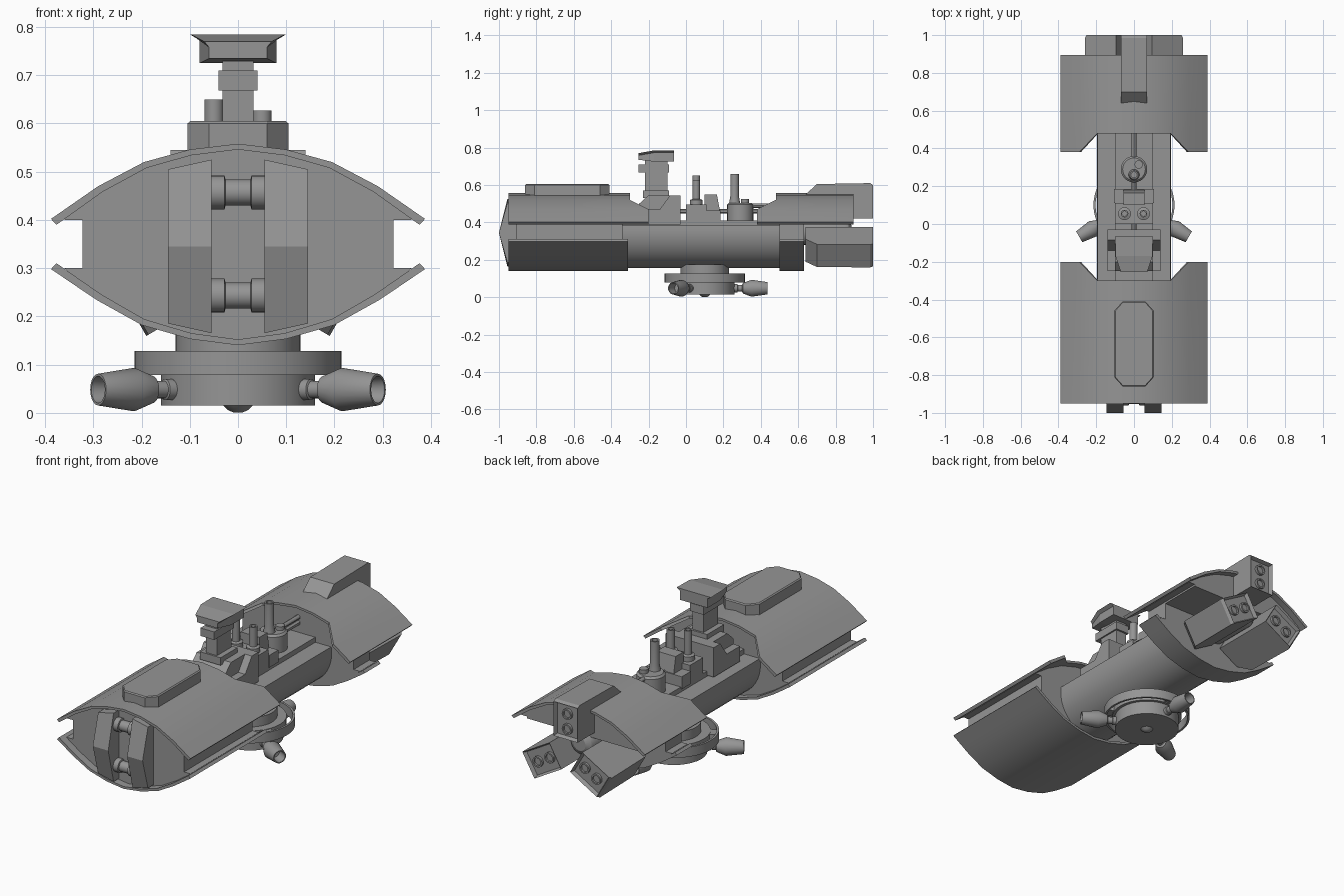
import bpy, bmesh, math
from mathutils import Matrix, Vector

if "Cube" in bpy.data.objects:
    bpy.data.objects.remove(bpy.data.objects["Cube"])

DARK = bpy.data.materials.new("dark_grey_metal")
DARK.diffuse_color = (.3, .3, .3, 1)
DARK.use_nodes = True
DARK.node_tree.nodes["Principled BSDF"].inputs["Base Color"].default_value = DARK.diffuse_color


def finish(name, bm, smooth=True, matrix=None):
    if matrix:
        bm.transform(matrix)
    bmesh.ops.recalc_face_normals(bm, faces=bm.faces)
    me = bpy.data.meshes.new(name)
    bm.to_mesh(me)
    bm.free()
    me.materials.append(DARK)
    ob = bpy.data.objects.new(name, me)
    bpy.context.collection.objects.link(ob)
    if smooth:
        bpy.context.view_layer.objects.active = ob
        bpy.ops.object.select_all(action='DESELECT')
        ob.select_set(True)
        bpy.ops.object.shade_smooth_by_angle(angle=math.radians(30))
    return ob


def loft_bm(sections):
    """Skin closed rings of equal length and cap both ends."""
    bm = bmesh.new()
    rings = [[bm.verts.new(p) for p in s] for s in sections]
    n = len(rings[0])
    for a, b in zip(rings, rings[1:]):
        for i in range(n):
            j = (i + 1) % n
            bm.faces.new((a[i], a[j], b[j], b[i]))
    bm.faces.new(rings[0])
    bm.faces.new(rings[-1])
    return bm


def loft(name, sections, smooth=False, matrix=None):
    return finish(name, loft_bm(sections), smooth, matrix)


def box(name, x0, x1, y0, y1, z0, z1, matrix=None):
    ring = lambda z: [(x0, y0, z), (x1, y0, z), (x1, y1, z), (x0, y1, z)]
    return loft(name, [ring(z0), ring(z1)], False, matrix)


def lathe(name, prof, matrix, seg=24):
    """Revolve (radius, height) pairs about local z."""
    secs = [[(r * math.cos(2 * math.pi * i / seg), r * math.sin(2 * math.pi * i / seg), h)
             for i in range(seg)] for r, h in prof]
    return loft(name, secs, True, matrix)


def side_prism(name, prof, x0, x1):
    """Extrude a (y, z) side profile across x."""
    return loft(name, [[(x, y, z) for y, z in prof] for x in (x0, x1)])


def at(x, y, z=0):
    return Matrix.Translation((x, y, z))


def aim(origin, direction):
    return Matrix.Translation(origin) @ Vector(direction).to_track_quat('Z', 'Y').to_matrix().to_4x4()


def mirrored(half):
    return [(-x, *r) for x, *r in reversed(half) if x > 0] + half


# Armour shells: strips across x, each station is (x, z, y_start, y_end)
UP = [(0, .558), (.1, .546), (.195, .52), (.29, .47), (.388, .402)]
LOW = [(0, .14), (.1, .153), (.2, .182), (.29, .232), (.335, .262), (.388, .298)]


def shell(name, prof, y0, y1, inward):
    half = [(x, z, a, b) for (x, z), a, b in zip(prof, y0, y1)]
    t = lambda x: .97 * x
    secs = [[(x, a, z), (x, b, z), (t(x), b, z + inward), (t(x), a, z + inward)]
            for x, z, a, b in mirrored(half)]
    return loft(name, secs, True)


shell("front_upper_shell", UP, [-.95] * 5, [-.3, -.3, -.3, -.2, -.2], -.012)
shell("rear_upper_shell", UP, [.48, .48, .48, .38, .38], [.895] * 5, -.012)
shell("front_lower_shell", LOW, [-.95] * 6, [-.31] * 6, .012)
shell("rear_lower_shell", LOW, [.5] * 6, [.63] * 6, .012)

# Inner hull filling the shells
TOP_HALF = [(0, .55), (.1, .538), (.195, .511), (.29, .461), (.36, .405), (.36, .40), (.323, .40)]
BOT_HALF = [(.323, .30), (.36, .30), (.29, .24), (.2, .19), (.1, .161), (0, .148)]


def hull(name, half, y0, y1):
    ring = half + [(-x, z) for x, z in reversed(half) if x > 0]
    return loft(name, [[(x, y, z) for x, z in ring] for y in (y0, y1)])


hull("front_hull", TOP_HALF + BOT_HALF, -.91, -.34)
hull("rear_hull", TOP_HALF + BOT_HALF, .5, .63)
hull("rear_upper_hull", TOP_HALF + [(.323, .39)], .63, .86)

# Central tube with flat deck
arc = [(.195 * math.cos(a), .35 + .195 * math.sin(a))
       for a in [math.radians(170 + 200 * i / 24) for i in range(25)]]
loft("central_tube", [[(x, y, z) for x, z in arc] for y in (-.36, .52)], True)
box("deck_strip", -.1, .1, -.34, .5, .38, .41)
lathe("tail_core", [(.07, 0), (.07, .23), (.06, .25), (.035, .265)], aim((0, .62, .35), (0, 1, 0)))

# Nose jaws: two pointed plates joined by spools
for s in (-1, 1):
    secs = [[(s * x, -1, .345), (s * x, -.955, .345 + h), (s * x, -.9, .345 + h),
             (s * x, -.9, .345 - h), (s * x, -.955, .345 - h)] for x, h in ((.055, .18), (.145, .16))]
    loft("nose_jaw", secs)
for z in (.457, .243):
    lathe("nose_spool", [(.035, -.056), (.035, -.028), (.027, -.026), (.027, .026), (.035, .028), (.035, .056)],
          aim((0, -.925, z), (1, 0, 0)))

# Front roof hatch
hatch = lambda g, z: [(x, y, z) for x, y in
                      [(-.105 + g, -.81), (-.06, -.86 + g), (.06, -.86 + g), (.105 - g, -.81),
                       (.105 - g, -.46), (.06, -.41 - g), (-.06, -.41 - g), (-.105 + g, -.46)]]
loft("roof_hatch", [hatch(0, .53), hatch(0, .6), hatch(.006, .605)])

# Three thruster pods around the tail axis, each with a recessed end and two nozzles
for k in range(3):
    rot = at(0, 0, .35) @ Matrix.Rotation(math.radians(120 * k), 4, 'Y')
    prof = [(.64, .07), (.64, .2), (.7, .255), (.985, .26), (1, .25), (1, .07)]
    bm = loft_bm([[(x, y, r) for y, r in prof] for x in (-.07, .07)])
    bmesh.ops.recalc_face_normals(bm, faces=bm.faces)
    end = [f for f in bm.faces if f.normal.y > .99]
    bmesh.ops.inset_region(bm, faces=end, thickness=.012)
    bmesh.ops.translate(bm, verts=end[0].verts, vec=(0, -.02, 0))
    finish("thruster_pod", bm, False, rot)
    for r in (.118, .197):
        lathe("thruster_nozzle", [(.028, 0), (.028, .014), (.02, .014), (.02, .004)],
              rot @ aim((0, .979, r), (0, 1, 0)), 16)

# Belly turret: neck, thin guard ring, drum and dome
C = (0, .1)
lathe("turret_neck", [(.13, .1), (.13, .175)], at(*C), 32)
lathe("turret_collar", [(.175, .085), (.175, .125)], at(*C), 32)
lathe("turret_drum", [(.16, .015), (.16, .09)], at(*C), 32)
lathe("turret_dome", [(.008, 0), (.02, .005), (.032, .016)], at(*C), 16)
bm = bmesh.new()
rings = [[bm.verts.new((C[0] + r * math.cos(a), C[1] + r * math.sin(a), z))
          for r, z in ((.215, .078), (.215, .128), (.204, .128), (.204, .078))]
         for a in [2 * math.pi * i / 40 for i in range(40)]]
for i in range(40):
    a, b = rings[i], rings[(i + 1) % 40]
    for j in range(4):
        bm.faces.new((a[j], a[(j + 1) % 4], b[(j + 1) % 4], b[j]))
finish("turret_guard_ring", bm)

# Turret guns, one every 120 degrees, with hollow flared muzzles, plus ring brackets
for deg in (90, 210, 330):
    d = (math.cos(math.radians(deg)), math.sin(math.radians(deg)), 0)
    lathe("turret_gun", [(.022, .14), (.022, .175), (.018, .177), (.018, .2), (.028, .205), (.045, .25),
                         (.033, .335), (.028, .335), (.024, .28)], aim((*C, .048), d), 20)
    box("guard_ring_bracket", -.03, .03, .16, .21, .09, .122,
        at(*C) @ Matrix.Rotation(math.radians(deg - 90), 4, 'Z'))

# Periscope tower behind the front shell
side_prism("tower_base", [(-.25, .4), (-.25, .5), (-.2, .545), (-.03, .545), (-.03, .4)], -.1, .1)
for s in (-1, 1):
    side_prism("tower_side_block", [(-.25, .39), (-.25, .47), (-.14, .47), (-.085, .545), (-.03, .545), (-.03, .39)],
               s * .1, s * .14)
box("tower_foot", -.06, .06, -.23, -.09, .53, .57)
box("tower_column", -.032, .032, -.22, -.1, .56, .73)
box("tower_collar", -.04, .04, -.255, -.09, .668, .71)
loft("tower_head", [[(-w, y, t), (w, y, t), (v, y, t - .012), (v, y, b), (-v, y, b), (-v, y, t - .012)]
                    for y, w, v, t, b in ((-.255, .07, .06, .77, .735), (-.17, .098, .08, .785, .725),
                                          (-.065, .1, .08, .785, .725))])

# Deck machinery
box("machine_block", -.1, .1, 0, .11, .4, .495)
side_prism("machine_cabinet", [(.1, .4), (.1, .55), (.165, .55), (.18, .47), (.18, .4)], -.055, .055)
box("cabinet_skirt", -.105, .105, .11, .185, .4, .465)
for x, top in ((-.05, .65), (.05, .627)):
    lathe("deck_stack", [(.034, .49), (.034, .52), (.02, .525), (.02, top), (.013, top), (.013, top - .02)],
          at(x, .055), 16)
lathe("deck_drum", [(.07, .4), (.07, .495), (.06, .505)], at(0, .29))
lathe("tall_post", [(.03, .5), (.023, .54), (.023, .66), (.015, .66), (.015, .63)], at(0, .26), 16)
lathe("short_post", [(.022, .5), (.022, .525)], at(.025, .315), 16)
lathe("deck_pipe", [(.012, -.05), (.012, .5)], aim((0, 0, .46), (0, 1, 0)), 12)
lathe("upper_pipe", [(.012, .3), (.012, .5)], aim((0, 0, .49), (0, 1, 0)), 12)
